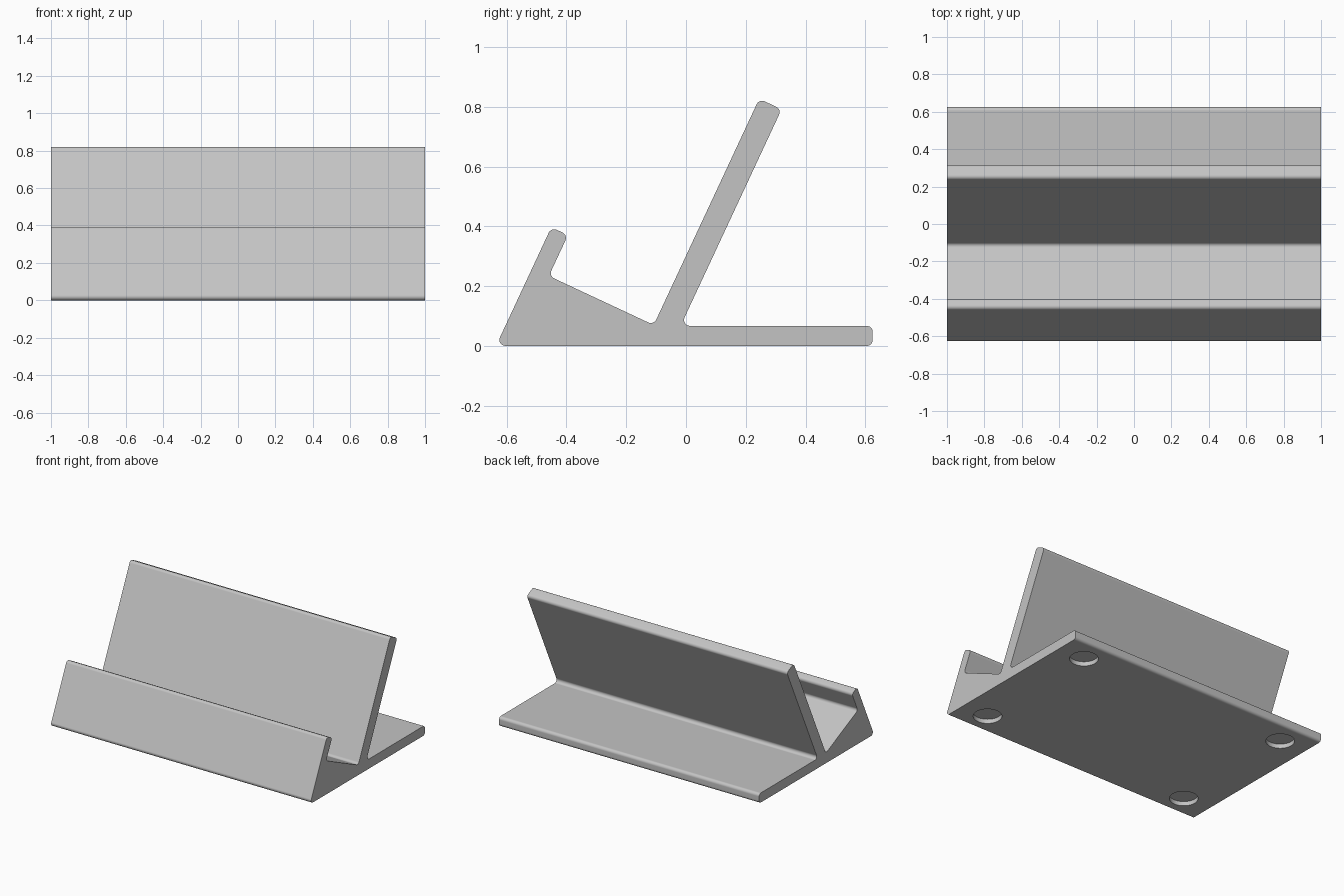
import bpy, bmesh, math
from mathutils import Vector

if "Cube" in bpy.data.objects:
    bpy.data.objects.remove(bpy.data.objects["Cube"], do_unlink=True)

HALF_WIDTH = 1.0
FILLET = 0.02
STEPS = 6

grey = bpy.data.materials.new("plain grey")
grey.use_nodes = True
colour = (0.55, 0.55, 0.55, 1)
grey.diffuse_color = colour
grey.node_tree.nodes["Principled BSDF"].inputs["Base Color"].default_value = colour


def fillet(points, radius):
    """Round every corner of a closed 2D outline."""
    out = []
    for i, p in enumerate(points):
        c = Vector(p)
        a = (Vector(points[i - 1]) - c).normalized()
        b = (Vector(points[(i + 1) % len(points)]) - c).normalized()
        half = a.angle(b) / 2
        centre = c + (a + b).normalized() * radius / math.sin(half)
        start = c + a * radius / math.tan(half) - centre
        end = c + b * radius / math.tan(half) - centre
        sweep = math.pi - 2 * half
        for k in range(STEPS + 1):
            t = k / STEPS
            arc = start * math.sin((1 - t) * sweep) + end * math.sin(t * sweep)
            out.append(centre + arc / math.sin(sweep))
    return out


# Side profile (y, z): base, back rest, tray and front lip
profile = [
    (-0.636, 0), (0.625, 0), (0.625, 0.067), (-0.018, 0.067),
    (0.32, 0.792), (0.245, 0.827), (-0.108, 0.07),
    (-0.459, 0.234), (-0.395, 0.371), (-0.451, 0.397),
]

# Stand body: profile extruded across the width
bm = bmesh.new()
cap = bm.faces.new([bm.verts.new((-HALF_WIDTH, p.x, p.y)) for p in fillet(profile, FILLET)])
grown = bmesh.ops.extrude_face_region(bm, geom=[cap], use_keep_orig=True)
bmesh.ops.translate(bm, vec=(2 * HALF_WIDTH, 0, 0),
                    verts=[g for g in grown["geom"] if isinstance(g, bmesh.types.BMVert)])
bmesh.ops.recalc_face_normals(bm, faces=bm.faces)
mesh = bpy.data.meshes.new("stand_body")
bm.to_mesh(mesh)
bm.free()
mesh.materials.append(grey)
body = bpy.data.objects.new("stand_body", mesh)
bpy.context.collection.objects.link(body)

# Four round foot recesses cut into the underside
for x in (-0.8, 0.8):
    for y in (-0.47, 0.467):
        bpy.ops.mesh.primitive_cylinder_add(vertices=48, radius=0.09, depth=0.06, location=(x, y, 0))
        cutter = bpy.context.object
        cutter.name = "foot_recess_cutter"
        cutter.hide_render = True
        cutter.data.materials.append(grey)
        cut = body.modifiers.new("foot_recess", "BOOLEAN")
        cut.operation = "DIFFERENCE"
        cut.solver = "EXACT"
        cut.object = cutter
        bpy.ops.object.select_all(action="DESELECT")
        body.select_set(True)
        bpy.context.view_layer.objects.active = body
        bpy.ops.object.modifier_apply(modifier=cut.name)
        bpy.data.objects.remove(cutter, do_unlink=True)

# Smooth fillets, flat main faces, crisp ends
bpy.ops.object.shade_smooth_by_angle(angle=math.radians(30))
weighted = body.modifiers.new("flat_faces", "WEIGHTED_NORMAL")
weighted.keep_sharp = True
